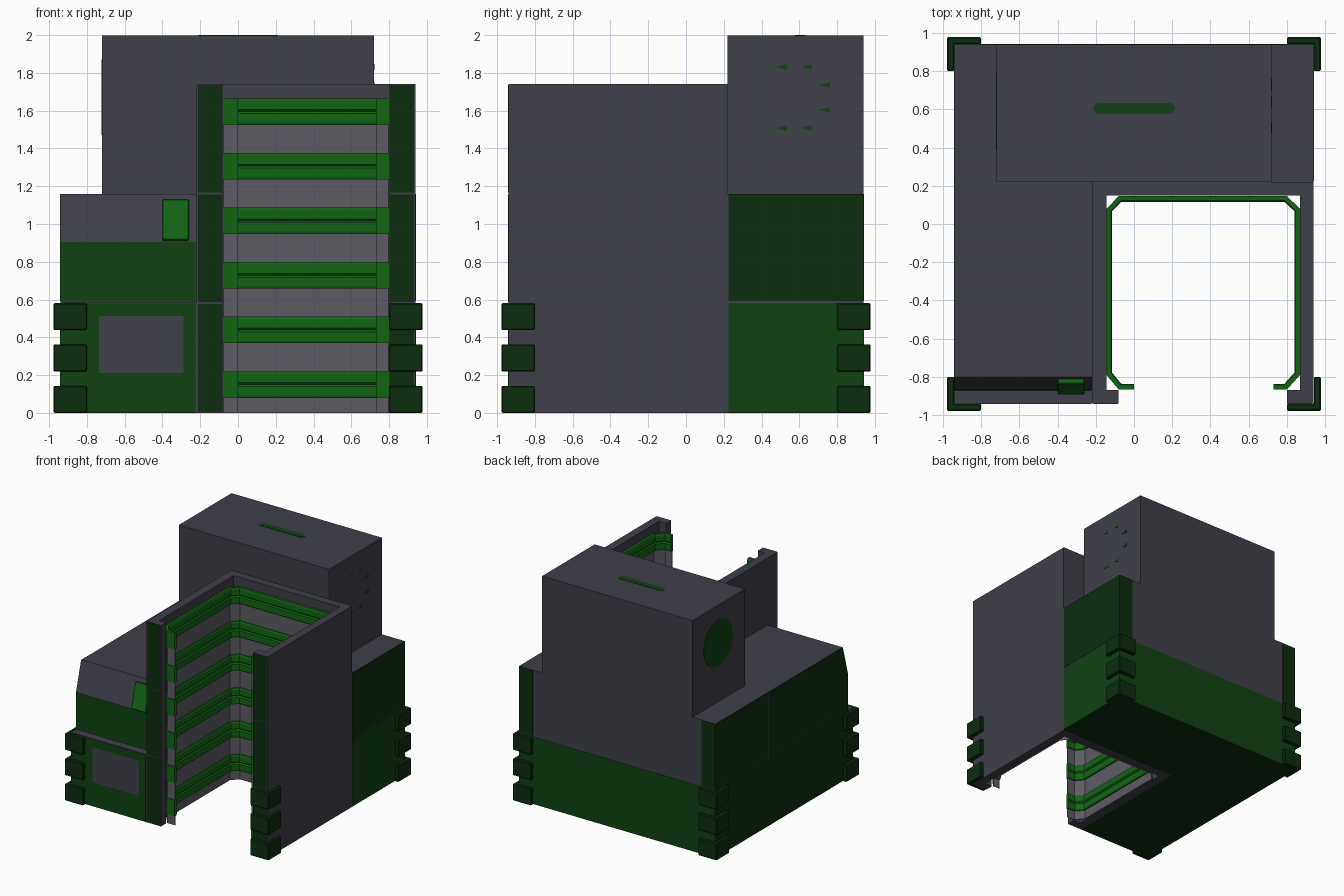
import bpy, bmesh, math
from mathutils import Vector

if "Cube" in bpy.data.objects:
    bpy.data.objects.remove(bpy.data.objects["Cube"])


def material(name, rgb):
    m = bpy.data.materials.new(name)
    m.diffuse_color = (*rgb, 1)
    m.use_nodes = True
    m.node_tree.nodes["Principled BSDF"].inputs["Base Color"].default_value = m.diffuse_color
    return m


SLATE = material("slate", (0.05, 0.05, 0.068))
LINING = material("lining_grey", (0.11, 0.105, 0.125))
DARK = material("dark_green", (0.004, 0.026, 0.005))
MID = material("mid_green", (0.005, 0.055, 0.006))
BRIGHT = material("bright_green", (0.006, 0.13, 0.007))


def finish(name, bm, mat, bevel=0):
    bmesh.ops.recalc_face_normals(bm, faces=bm.faces)
    me = bpy.data.meshes.new(name)
    bm.to_mesh(me)
    bm.free()
    ob = bpy.data.objects.new(name, me)
    bpy.context.collection.objects.link(ob)
    me.materials.append(mat)
    if bevel:
        mod = ob.modifiers.new("bevel", "BEVEL")
        mod.width, mod.segments = bevel, 1
    return ob


def extrude(name, pts, lo, hi, mat, axis="z", bevel=0):
    """Prism: pts are (x, y) for axis z, or (y, z) for axis x."""
    bm = bmesh.new()
    place = (lambda p, h: (p[0], p[1], h)) if axis == "z" else (lambda p, h: (h, p[0], p[1]))
    face = bm.faces.new([bm.verts.new(place(p, lo)) for p in pts])
    new = bmesh.ops.extrude_face_region(bm, geom=[face])["geom"]
    step = Vector(place((0, 0), hi - lo))
    bmesh.ops.translate(bm, vec=step, verts=[v for v in new if isinstance(v, bmesh.types.BMVert)])
    return finish(name, bm, mat, bevel)


def box(name, x, y, z, mat, bevel=0):
    pts = [(x[0], y[0]), (x[1], y[0]), (x[1], y[1]), (x[0], y[1])]
    return extrude(name, pts, z[0], z[1], mat, bevel=bevel)


def sweep(name, path, profile, mat):
    """Sweep a closed (inward offset, z) profile along an open path with mitred corners."""
    bm = bmesh.new()
    path = [Vector(p) for p in path]
    normals = []
    for a, b in zip(path, path[1:]):
        d = (b - a).normalized()
        normals.append(Vector((d.y, -d.x)))
    rows = []
    for i, p in enumerate(path):
        n0, n1 = normals[max(i - 1, 0)], normals[min(i, len(normals) - 1)]
        mitre = (n0 + n1) / (1 + n0.dot(n1))
        rows.append([bm.verts.new((*(p + mitre * d), z)) for d, z in profile])
    n = len(profile)
    for r, s in zip(rows, rows[1:]):
        for j in range(n):
            bm.faces.new((r[j], r[(j + 1) % n], s[(j + 1) % n], s[j]))
    bm.faces.new(rows[0])
    bm.faces.new(rows[-1])
    return finish(name, bm, mat)


E = 0.94    # half width of body
T = 0.003   # panel thickness
F = 0.004   # floor plate thickness

# Main blocks
side = [(0.22, F), (-E, F), (-E, 0.585), (-0.87, 0.585), (-0.87, 0.905), (-0.80, 1.16), (0.22, 1.16)]
extrude("console_block", side, -E, -0.22, SLATE, "x")
box("rear_block", (-E, E), (0.22, E), (F, 1.16), SLATE)
box("rear_tower", (-0.72, 0.72), (0.22, E), (1.16, 2.0 - T), SLATE)

# U-shaped shaft walls with front returns
shaft = [(-0.22, -E), (-0.08, -E), (-0.08, -0.87), (-0.145, -0.87), (-0.145, 0.148), (0.87, 0.148),
         (0.87, -0.87), (0.80, -0.87), (0.80, -E), (E, -E), (E, 0.22), (-0.22, 0.22)]
extrude("shaft_walls", shaft, 0, 1.74, SLATE)
extrude("floor_plate", [(-E, -E), (-0.22, -E), (-0.22, 0.22), (E, 0.22), (E, E), (-E, E)], 0, F, DARK)

# Shaft lining and ribs
path = [(0, -0.867), (-0.08, -0.867), (-0.144, -0.79), (-0.144, 0.08), (-0.08, 0.146),
        (0.80, 0.146), (0.869, 0.08), (0.869, -0.79), (0.80, -0.867), (0.73, -0.867)]
sweep("shaft_lining", path, [(0.008, 0), (0.014, 0), (0.014, 1.655), (0.008, 1.655)], LINING)
rib = [(0, 0), (0.024, 0), (0.03, 0.012), (0.03, 0.06), (0.02, 0.07),
       (0.03, 0.08), (0.03, 0.128), (0.024, 0.14), (0, 0.14)]
for i in range(6):
    z = 0.08 + i * 0.289
    sweep(f"shaft_rib_{i + 1}", path, [(d, z + h) for d, h in rib], BRIGHT)

# Front panels on both shaft pillars
for label, x in (("left", (-0.212, -0.084)), ("right", (0.804, 0.932))):
    for i in range(3):
        z = 0.006 + 0.58 * i
        box(f"{label}_pillar_panel_{i + 1}", x, (-E - T, -E), (z, z + 0.57), DARK)

# Console front: green frame around a grey window, upper panel and tilted switch
for i, (x, z) in enumerate((((-E, -0.225), (0.006, 0.21)), ((-E, -0.225), (0.512, 0.58)),
                            ((-E, -0.735), (0.21, 0.512)), ((-0.288, -0.225), (0.21, 0.512)))):
    box(f"console_frame_{i + 1}", x, (-E - T, -E), z, MID)
box("console_window", (-0.735, -0.288), (-E - T, -E), (0.21, 0.512), SLATE)
box("console_upper_panel", (-E, -0.225), (-0.87 - T, -0.87), (0.59, 0.905), MID)
switch = box("console_switch", (-0.07, 0.07), (-0.015, 0.015), (-0.11, 0.11), BRIGHT, 0.004)
switch.location = (-0.33, -0.85, 1.02)
switch.rotation_euler.x = -math.atan2(0.07, 0.255)

# Side and back panels
box("left_lower_panel", (-E - T, -E), (-E, E), (0.006, 0.583), DARK)
extrude("left_upper_front_panel", [(-0.87, 0.592), (-0.87, 0.905), (-0.80, 1.158), (0.215, 1.158), (0.215, 0.592)],
        -E - T, -E, DARK, "x")
box("left_upper_rear_panel", (-E - T, -E), (0.225, E), (0.592, 1.158), DARK)
box("right_lower_panel", (E, E + T), (0.225, E), (0.006, 0.583), MID)
box("right_upper_panel", (E, E + T), (0.225, E), (0.592, 1.158), DARK)
box("back_lower_panel", (-E, E), (E, E + T), (0.006, 0.583), MID)
for label, s in (("left", -1), ("right", 1)):
    box(f"back_{label}_corner_panel", sorted((s * 0.81, s * E)), (E, E + T), (0.592, 1.158), DARK)

# Three L-shaped bumpers on each corner
outline = [(0.80, 0.942), (0.80, 0.978), (0.978, 0.978), (0.978, 0.80), (0.942, 0.80), (0.942, 0.942)]
for sx in (-1, 1):
    for sy in (-1, 1):
        for i in range(3):
            z = i * 0.219
            name = f"{'left' if sx < 0 else 'right'}_{'front' if sy < 0 else 'back'}_bumper_{i + 1}"
            extrude(name, [(x * sx, y * sy) for x, y in outline], z, z + 0.143, DARK, bevel=0.006)


def arc(cx, cy, r, a0, a1, n):
    return [(cx + r * math.cos(math.radians(a0 + (a1 - a0) * i / n)),
             cy + r * math.sin(math.radians(a0 + (a1 - a0) * i / n))) for i in range(n + 1)]


# Tower details: round vent on the left, vent marks on the right, rounded slot on top
extrude("left_round_vent", arc(0.59, 1.67, 0.2, 0, 360, 24)[:-1], -0.72 - T, -0.72, MID, "x")
for i, a in enumerate((-112, -67, -22, 22, 67, 112)):
    y, z = 0.57 + 0.175 * math.cos(math.radians(a)), 1.67 + 0.175 * math.sin(math.radians(a))
    extrude(f"right_vent_mark_{i + 1}", [(y - 0.03, z), (y + 0.03, z - 0.015), (y + 0.03, z + 0.015)],
            0.72, 0.72 + T, MID, "x")
extrude("top_slot", arc(0.185, 0.605, 0.028, -90, 90, 8) + arc(-0.185, 0.605, 0.028, 90, 270, 8),
        2.0 - T, 2.0, MID)
